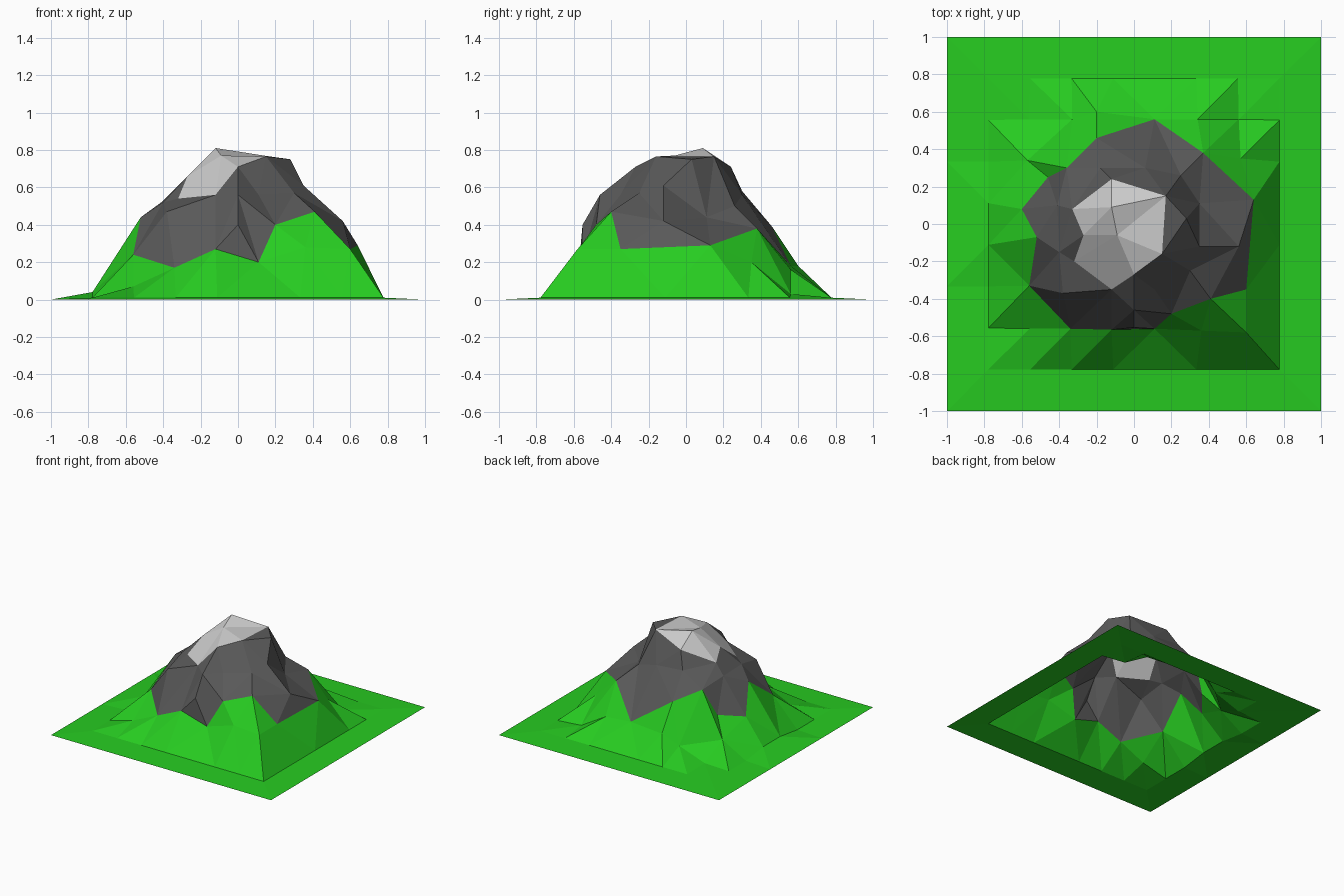
import bpy
from mathutils import Vector
from mathutils.geometry import delaunay_2d_cdt

# Contour lines of the mountain (x, y, z), each counter-clockwise
rock_edge = [(0.64, 0.13, 0.29), (0.37, 0.38, 0.38), (0.11, 0.56, 0.18), (-0.20, 0.46, 0.39),
             (-0.36, 0.30, 0.47), (-0.46, 0.25, 0.27), (-0.60, 0.08, 0.23), (-0.52, -0.07, 0.44),
             (-0.56, -0.33, 0.24), (-0.34, -0.56, 0.17), (-0.12, -0.565, 0.27),
             (0.11, -0.56, 0.20), (0.20, -0.48, 0.40), (0.41, -0.40, 0.47), (0.60, -0.35, 0.27)]
snow_edge = [(0.17, 0.15, 0.765), (-0.12, 0.24, 0.71), (-0.33, 0.08, 0.60), (-0.27, -0.06, 0.66),
             (-0.32, -0.20, 0.54), (-0.12, -0.35, 0.56), (0.0, -0.27, 0.71), (0.15, -0.16, 0.765)]
# Crags between the two contours, then the summit
crags = [(0.28, 0.03, 0.75), (0.35, -0.12, 0.61), (0.35, 0.11, 0.44), (0.56, -0.12, 0.42),
         (0.25, 0.26, 0.50), (0.06, 0.30, 0.56), (-0.18, 0.30, 0.58), (-0.41, 0.10, 0.52),
         (-0.38, -0.37, 0.47), (-0.40, -0.15, 0.52), (0.11, -0.35, 0.56), (0.0, -0.46, 0.56),
         (0.0, -0.553, 0.40), (0.30, -0.25, 0.57)]
summit = [(-0.12, 0.09, 0.81), (-0.09, -0.06, 0.77)]
# Grassy foothills
foothills = [(0.36, -0.57, 0.28), (0.60, -0.58, 0.27), (-0.56, -0.56, 0.07), (-0.57, 0.34, 0.13),
             (-0.56, 0.56, 0.02), (-0.33, 0.56, 0.10), (-0.20, 0.60, 0.18), (0.34, 0.56, 0.16),
             (0.57, 0.35, 0.20), (0.56, 0.56, 0.03)]


# Regular square rings of the surrounding meadow
def square(r, cells, height):
    ring = []
    for k in range(cells):
        t = -r + 2 * r * k / cells
        ring.append((t, -r))
    ring += [(-y, x) for x, y in ring]
    ring += [(-x, -y) for x, y in ring]
    return [(x, y, height(x, y)) for x, y in ring]


border = square(1.0, 9, lambda x, y: 0.0)
foot = square(0.778, 7, lambda x, y: 0.04 if x < -0.7 and abs(y) < 0.2 else 0.01)

# Join the contours into one triangulated surface
points, edges = [], []
for loop in (border, foot, rock_edge, snow_edge):
    s, n = len(points), len(loop)
    points += loop
    edges += [(s + i, s + (i + 1) % n) for i in range(n)]
points += crags + summit + foothills
co, _, faces, orig, _, _ = delaunay_2d_cdt([Vector(p[:2]) for p in points], edges, [], 0, 1e-5)
verts = [(c.x, c.y, points[o[0]][2] if o else 0.0) for c, o in zip(co, orig)]


def inside(x, y, poly):
    hit = False
    for (x1, y1, _), (x2, y2, _) in zip(poly, poly[1:] + poly[:1]):
        if (y1 > y) != (y2 > y) and x < x1 + (y - y1) / (y2 - y1) * (x2 - x1):
            hit = not hit
    return hit


mesh = bpy.data.meshes.new("mountain")
mesh.from_pydata(verts, [], faces)
mountain = bpy.data.objects.new("mountain", mesh)
bpy.context.collection.objects.link(mountain)

# Grass, rock and snow
for name, color in (("grass", (0.02, 0.60, 0.015, 1)), ("rock", (0.10, 0.10, 0.10, 1)),
                    ("snow", (0.52, 0.52, 0.52, 1))):
    mat = bpy.data.materials.new(name)
    mat.diffuse_color = color
    mesh.materials.append(mat)
for f in mesh.polygons:
    x, y, _ = f.center
    f.material_index = 2 if inside(x, y, snow_edge) else int(inside(x, y, rock_edge))
    if f.normal.z < 0:
        f.flip()
